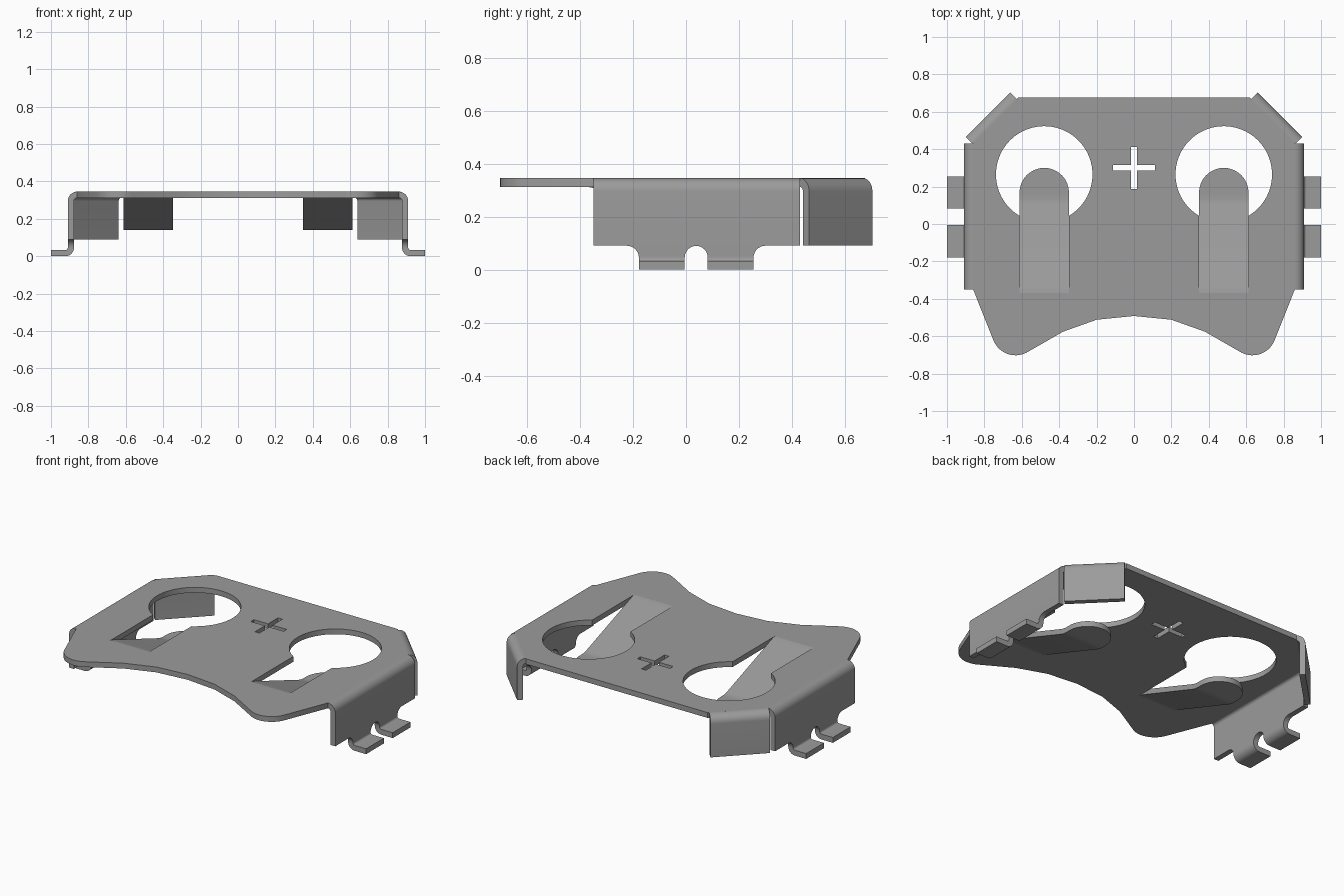
import bpy, bmesh
from math import sin, cos, pi, sqrt, radians, asin

if "Cube" in bpy.data.objects:
    bpy.data.objects.remove(bpy.data.objects["Cube"])

T, TOP = 0.033, 0.345         # sheet thickness, top surface height
RI = 0.05 - T                 # inner bend radius

steel = bpy.data.materials.new("dark_steel")
steel.diffuse_color = (0.33, 0.33, 0.33, 1)
steel.use_nodes = True
steel.node_tree.nodes["Principled BSDF"].inputs["Base Color"].default_value = steel.diffuse_color


def arc(cx, cy, r, a0, a1, n):
    return [(cx + r * cos(a0 + (a1 - a0) * i / n), cy + r * sin(a0 + (a1 - a0) * i / n))
            for i in range(n + 1)]


def finish(ob):
    """Smooth shading with sharp edges, plus the grey material."""
    bpy.ops.object.select_all(action='DESELECT')
    bpy.context.view_layer.objects.active = ob
    ob.select_set(True)
    if ob.type == 'CURVE':
        bpy.ops.object.convert(target='MESH')
    bpy.ops.object.shade_smooth_by_angle(angle=radians(25))
    ob = bpy.context.view_layer.objects.active
    ob.data.materials.clear()
    ob.data.materials.append(steel)


def strip(name, stations, place):
    """Solid sheet strip; station = (outer u, z), (inner u, z), v0, v1. Mirrored in x."""
    bm = bmesh.new()
    rings = []
    for (ua, za), (ub, zb), v0, v1 in stations:
        rings.append([bm.verts.new((*place(u, v), z)) for u, z, v in
                      ((ua, za, v0), (ua, za, v1), (ub, zb, v1), (ub, zb, v0))])
    for a, b in zip(rings, rings[1:]):
        for i in range(4):
            j = (i + 1) % 4
            bm.faces.new((a[i], a[j], b[j], b[i]))
    bm.faces.new(rings[0])
    bm.faces.new(rings[-1])
    bmesh.ops.recalc_face_normals(bm, faces=bm.faces)
    me = bpy.data.meshes.new(name)
    bm.to_mesh(me)
    bm.free()
    ob = bpy.data.objects.new(name, me)
    bpy.context.collection.objects.link(ob)
    ob.modifiers.new("mirror", 'MIRROR')
    finish(ob)


def bent_edge(u, z_end, v0, v1):
    """Stations for a downward bend starting at plate edge u."""
    zc = TOP - 0.05
    st = []
    for i in range(9):
        a = pi / 2 * i / 8
        st.append(((u + 0.05 * sin(a), zc + 0.05 * cos(a)),
                   (u + RI * sin(a), zc + RI * cos(a)), v0, v1))
    st.append(((u + 0.05, z_end), (u + RI, z_end), v0, v1))
    return st


# top plate: outline with lobes, two keyholes and a cross
half = [(0.62, 0.675), (0.86, 0.434), (0.86, -0.35)]
half += arc(0.633, -0.574, 0.128, radians(-21), radians(-122), 14)
half += [(0.38, -0.576), (0.2, -0.512)]
outline = half + [(0, -0.492)] + [(-x, y) for x, y in reversed(half)]

HX, HY, HR, SW = 0.48, 0.265, 0.258, 0.132
a = asin(SW / HR)
keyhole = arc(HX, HY, HR, -pi / 2 + a, 1.5 * pi - a, 56) + [(HX - SW, -0.37), (HX + SW, -0.37)]
L, W, CY = 0.112, 0.015, 0.3
quarter = [(L, -W), (L, W), (W, W)]
cross = []
for c, s in ((1, 0), (0, 1), (-1, 0), (0, -1)):
    cross += [(x * c - y * s, CY + x * s + y * c) for x, y in quarter]

cu = bpy.data.curves.new("top_plate", 'CURVE')
cu.dimensions = '2D'
cu.fill_mode = 'BOTH'
cu.extrude = T / 2
for loop in (outline, keyhole, [(-x, y) for x, y in keyhole], cross):
    sp = cu.splines.new('POLY')
    sp.points.add(len(loop) - 1)
    for p, (x, y) in zip(sp.points, loop):
        p.co = (x, y, 0, 1)
    sp.use_cyclic_u = True
plate = bpy.data.objects.new("top_plate", cu)
plate.location.z = TOP - T / 2
bpy.context.collection.objects.link(plate)
finish(plate)

# side walls
strip("side_wall", bent_edge(0.86, 0.09, -0.35, 0.43), lambda u, v: (u, v))

# solder feet, flared at the top by round notches
R = 0.045
for n, (y0, y1) in enumerate(((-0.178, -0.005), (0.082, 0.255))):
    st = []
    for i in range(9):
        z = R * cos(pi / 2 * i / 8)
        e = R - sqrt(max(R * R - z * z, 0))
        st.append(((0.91, R + z), (0.91 - T, R + z), y0 - e, y1 + e))
    ri = R - T
    for i in range(1, 7):
        b = pi / 2 * i / 6
        cx = 0.91 + ri
        st.append(((cx - ri * cos(b), R - ri * sin(b)),
                   (cx - R * cos(b), R - R * sin(b)), y0, y1))
    st.append(((1.0, T), (1.0, 0), y0, y1))
    strip(f"foot_{n + 1}", st, lambda u, v: (u, v))

# diagonal corner walls
q = sqrt(0.5)
strip("corner_wall", bent_edge(0.915, 0.09, -0.308, 0.03),
      lambda u, v: ((u - v) * q, (u + v) * q))

# spring tongues: sloped arm with a level rounded tip
st = [((y, z), (y, z - T), HX - SW, HX + SW) for y, z in
      ((-0.37, TOP), (-0.355, 0.342), (-0.335, 0.336), (0.1, 0.179), (0.12, 0.174), (0.14, 0.172))]
for i in range(13):
    b = radians(88) * i / 12
    y, w = 0.168 + SW * sin(b), SW * cos(b)
    st.append(((y, 0.172), (y, 0.172 - T), HX - w, HX + w))
strip("spring_tongue", st, lambda u, v: (v, u))
